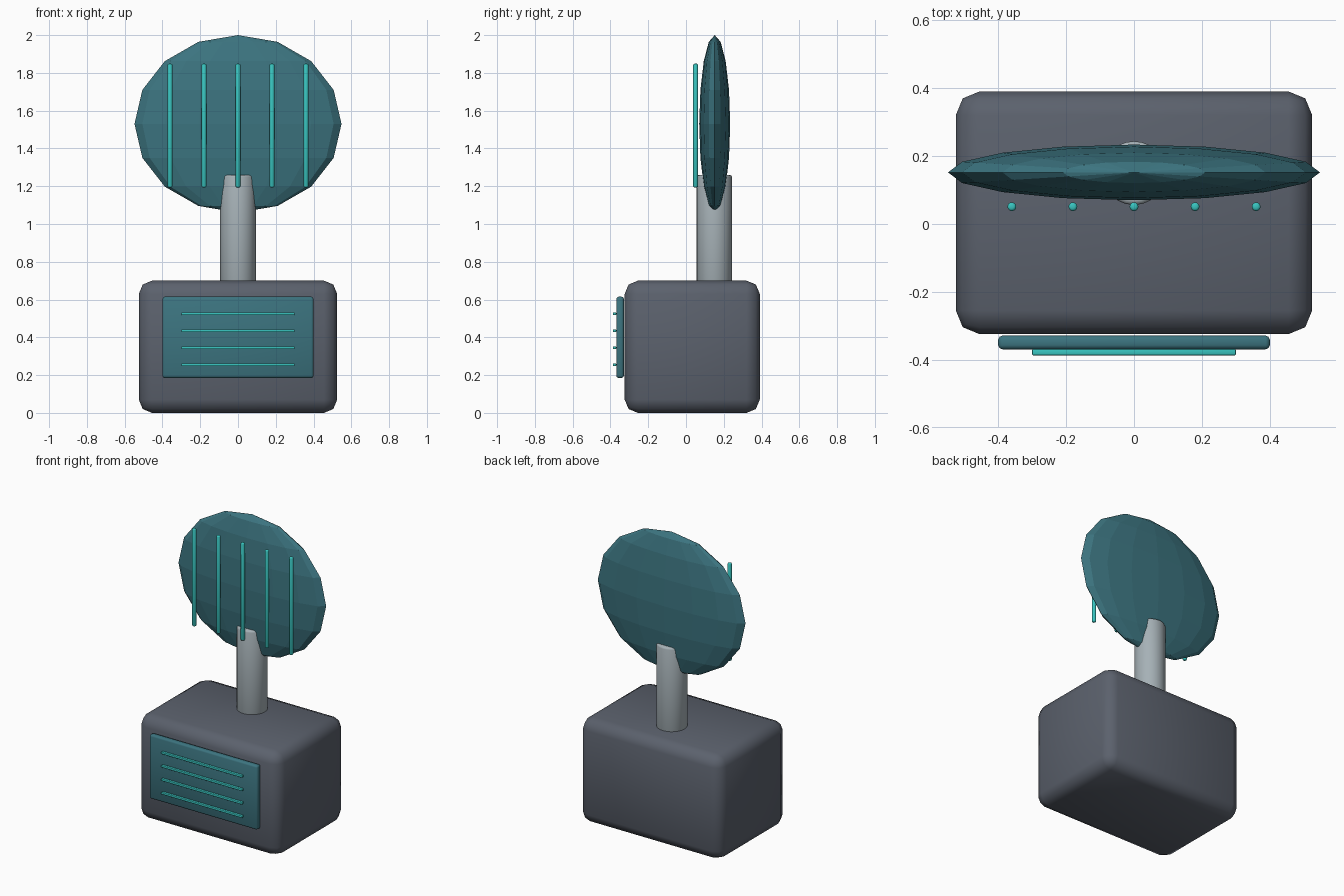
import bpy
import math

cube = bpy.data.objects.get("Cube")
if cube:
    bpy.data.objects.remove(cube, do_unlink=True)


def material(name, rgb):
    mat = bpy.data.materials.new(name)
    mat.use_nodes = True
    mat.diffuse_color = (*rgb, 1)
    mat.node_tree.nodes["Principled BSDF"].inputs["Base Color"].default_value = (*rgb, 1)
    return mat


slate = material("slate grey", (0.105, 0.12, 0.152))
teal = material("deep teal", (0.045, 0.175, 0.215))
cyan = material("bright cyan", (0.04, 0.55, 0.52))
steel = material("pale steel", (0.38, 0.44, 0.47))


def finish(name, mat, bevel=0, segments=2, smooth=True):
    obj = bpy.context.object
    obj.name = name
    obj.data.materials.append(mat)
    bpy.ops.object.transform_apply(location=False, rotation=True, scale=True)
    if bevel:
        mod = obj.modifiers.new("rounded edges", "BEVEL")
        mod.width = bevel
        mod.segments = segments
        mod.limit_method = "ANGLE"
        mod.angle_limit = math.radians(50)
        bpy.ops.object.modifier_apply(modifier=mod.name)
    if smooth:
        bpy.ops.object.shade_smooth_by_angle(angle=math.radians(50))
    return obj


def box(name, mat, centre, size, bevel):
    bpy.ops.mesh.primitive_cube_add(size=1, location=centre)
    bpy.context.object.scale = size
    return finish(name, mat, bevel)


def rod(name, mat, centre, radius, length, sides, bevel):
    bpy.ops.mesh.primitive_cylinder_add(vertices=sides, radius=radius, depth=length, location=centre)
    return finish(name, mat, bevel)


# Base housing and front panel
box("base_housing", slate, (0, 0.033, 0.35), (1.05, 0.715, 0.7), 0.07)
box("front_panel", teal, (0, -0.349, 0.4), (0.8, 0.04, 0.43), 0.012)

# Horizontal panel slats
for i in range(4):
    box(f"panel_slat_{i + 1}", cyan, (0, -0.378, 0.255 + 0.09 * i), (0.6, 0.018, 0.015), 0.003)

# Mast
rod("mast", steel, (0, 0.15, 0.95), 0.094, 0.62, 24, 0.012)

# Faceted dish
bpy.ops.mesh.primitive_uv_sphere_add(segments=16, ring_count=8, radius=1, location=(0, 0.152, 1.53))
bpy.context.object.scale = (0.548, 0.082, 0.47)
finish("dish", teal, smooth=False)

# Vertical rods in front of the dish
for i in range(5):
    rod(f"dish_rod_{i + 1}", cyan, (0.18 * (i - 2), 0.051, 1.521), 0.013, 0.655, 12, 0.007)
